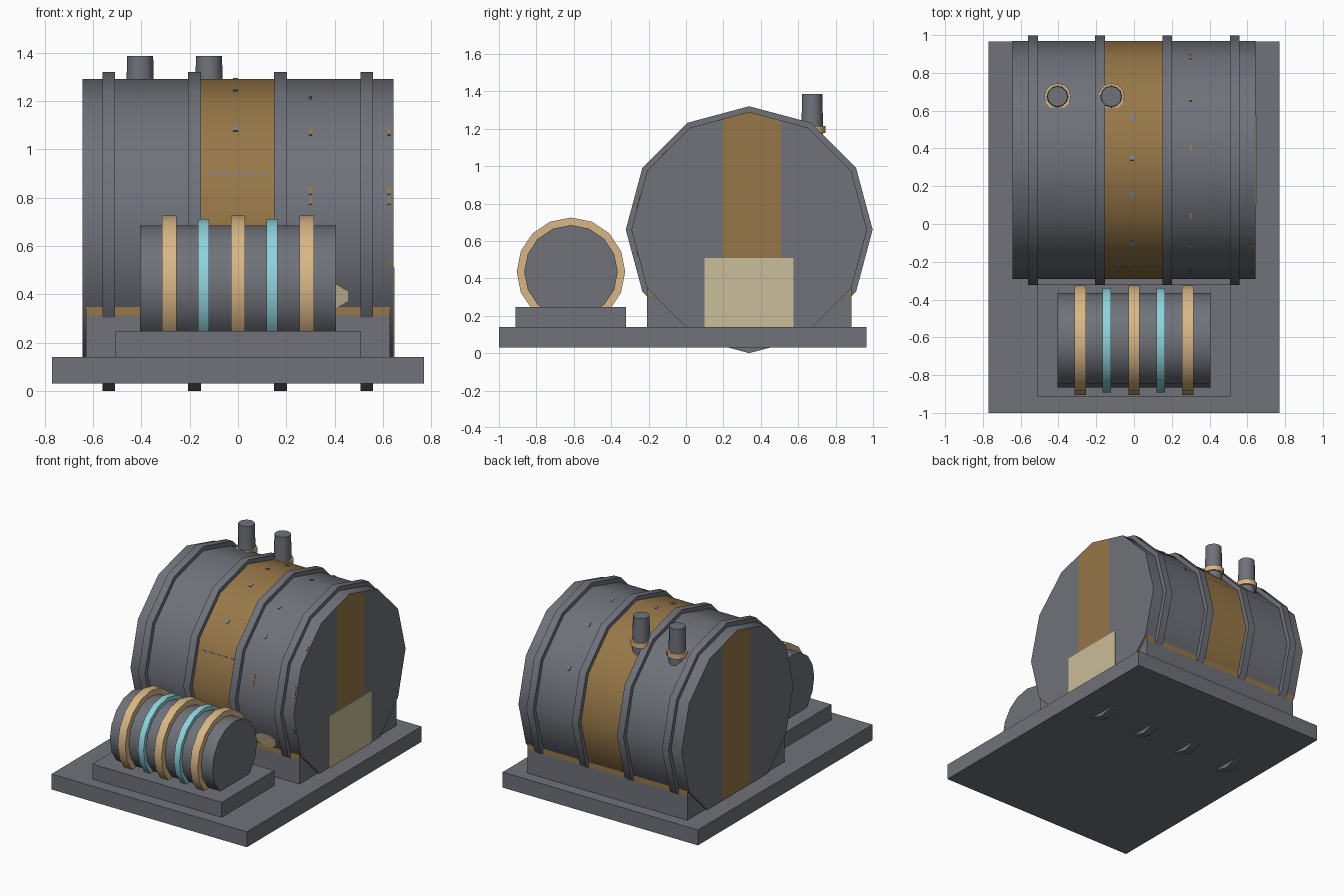
import bpy, bmesh
from math import sin, cos, pi, radians, floor
from mathutils import Matrix, Vector

if "Cube" in bpy.data.objects:
    bpy.data.objects.remove(bpy.data.objects["Cube"])


def material(name, rgb):
    m = bpy.data.materials.new(name)
    m.use_nodes = True
    m.diffuse_color = (*rgb, 1)
    m.node_tree.nodes["Principled BSDF"].inputs["Base Color"].default_value = (*rgb, 1)
    return m


GREY = material("steel_grey", (0.16, 0.168, 0.195))
BROWN = material("ochre_brown", (0.31, 0.185, 0.065))
TAN = material("light_tan", (0.69, 0.47, 0.24))
TEAL = material("pale_teal", (0.28, 0.65, 0.71))
CREAM = material("cream", (0.59, 0.51, 0.32))
BLUE = material("dull_blue", (0.16, 0.23, 0.36))

TANK_Y, TANK_Z, TANK_R, TANK_X = 0.338, 0.66, 0.63, 0.643
DRUM_Y, DRUM_Z = -0.615, 0.435


def finish(name, bm, mats, smooth=False):
    bmesh.ops.recalc_face_normals(bm, faces=bm.faces)
    mesh = bpy.data.meshes.new(name)
    bm.to_mesh(mesh)
    bm.free()
    for m in mats:
        mesh.materials.append(m)
    ob = bpy.data.objects.new(name, mesh)
    bpy.context.collection.objects.link(ob)
    if smooth:
        bpy.ops.object.select_all(action='DESELECT')
        ob.select_set(True)
        bpy.context.view_layer.objects.active = ob
        bpy.ops.object.shade_smooth_by_angle(angle=radians(40))
    return ob


def box(name, xs, ys, zs, mat):
    bm = bmesh.new()
    bmesh.ops.create_cube(bm, size=1)
    for v in bm.verts:
        v.co = Vector([sum(r) / 2 + c * (r[1] - r[0]) for c, r in zip(v.co, (xs, ys, zs))])
    return finish(name, bm, [mat])


def drum_mesh(stations, y, z, r, n):
    """Closed drum along x, with one ring of points at each station."""
    bm = bmesh.new()
    rings = [[bm.verts.new((x, y - r * sin(2 * pi * i / n), z + r * cos(2 * pi * i / n)))
              for i in range(n)] for x in stations]
    for a, b in zip(rings, rings[1:]):
        for i in range(n):
            j = (i + 1) % n
            bm.faces.new((a[i], a[j], b[j], b[i]))
    bm.faces.new(rings[0])
    bm.faces.new(rings[-1])
    return bm


def hoop(name, x, width, y, z, r, n, mat):
    bm = drum_mesh((x - width / 2, x + width / 2), y, z, r, n)
    return finish(name, bm, [mat], True)


def upright(name, x, y, z0, z1, r0, r1, mat):
    bm = bmesh.new()
    bmesh.ops.create_cone(bm, cap_ends=True, segments=12, radius1=r0, radius2=r1,
                          depth=z1 - z0, matrix=Matrix.Translation((x, y, (z0 + z1) / 2)))
    return finish(name, bm, [mat], True)


def tank_patch(name, x, degrees, width, height, mat, sides=4):
    """Thin plate on the tank wall, at an angle from the top toward the front."""
    mid = radians((floor(degrees / 30) + 0.5) * 30)
    a = radians(degrees)
    ray = TANK_R * cos(pi / 12) / cos(a - mid)
    spot = Vector((x, TANK_Y - ray * sin(a), TANK_Z + ray * cos(a)))
    bm = bmesh.new()
    bmesh.ops.create_cone(bm, cap_ends=True, segments=sides, radius1=0.5, radius2=0.5, depth=0.008,
                          matrix=Matrix.Rotation(pi / sides, 4, 'Z'))
    grow = 1 / cos(pi / sides)
    bm.transform(Matrix.Translation(spot) @ Matrix.Rotation(mid, 4, 'X')
                 @ Matrix.Diagonal((width * grow, height * grow, 1, 1)))
    return finish(name, bm, [mat])


# Base slab and cradle under the tank
box("base_slab", (-0.77, 0.77), (-1, 0.965), (0.03, 0.14), GREY)
box("cradle", (-0.63, 0.63), (-0.208, 0.885), (0.13, 0.312), GREY)
box("cradle_rim", (-0.63, 0.63), (-0.208, 0.885), (0.312, 0.348), BROWN)

# Tank with a brown centre band and a brown stripe down each end
bm = drum_mesh((-TANK_X, -0.155, 0.15, TANK_X), TANK_Y, TANK_Z, TANK_R, 12)
stripe = (0.195, 0.508)
for y in stripe:
    caps = [f for f in bm.faces if abs(f.calc_center_median().x) > TANK_X - 0.01]
    geom = caps + list({e for f in caps for e in f.edges} | {v for f in caps for v in f.verts})
    bmesh.ops.bisect_plane(bm, geom=geom, plane_co=(0, y, 0), plane_no=(0, 1, 0))
for f in bm.faces:
    c = f.calc_center_median()
    on_end = abs(c.x) > TANK_X - 0.01
    f.material_index = int(stripe[0] < c.y < stripe[1] if on_end else abs(c.x) < 0.1)
finish("tank", bm, [GREY, BROWN], True)

for i, x in enumerate((-0.535, -0.18, 0.176, 0.533)):
    hoop(f"tank_hoop_{i + 1}", x, 0.052, TANK_Y, TANK_Z, 0.66, 12, GREY)

# Panel on the left end and a round patch low on the front
box("end_panel", (TANK_X - 0.002, TANK_X + 0.005), (0.1, 0.575), (0.14, 0.51), CREAM)
tank_patch("front_patch", 0.375, 115.5, 0.16, 0.1, CREAM, 8)

# Small paint chips on the tank
for x, angles in ((0.3, (-60, -31, -6, 28, 48, 74, 78)), (0.625, (48, 74, 78, 102))):
    for a in angles:
        tank_patch("brown_chip", x, a, 0.014, 0.03, BROWN)
for a in (-22, -1, 17, 46):
    tank_patch("blue_chip", -0.01, a, 0.02, 0.025, BLUE)
for i in range(5):
    tank_patch("blue_dash", -0.11 + i * 0.055, 67, 0.035, 0.007, BLUE)

# Vent pipes with collars
for side, x in (("right", -0.405), ("left", -0.12)):
    upright(f"{side}_pipe", x, 0.675, 1.1, 1.385, 0.06, 0.054, GREY)
    upright(f"{side}_pipe_collar", x, 0.675, 1.178, 1.215, 0.07, 0.07, TAN)

# Small drum on a plinth, wrapped with coils
box("drum_plinth", (-0.51, 0.51), (-0.912, -0.32), (0.13, 0.247), GREY)
finish("small_drum", drum_mesh((-0.405, 0.405), DRUM_Y, DRUM_Z, 0.25, 16), [GREY], True)
for i, x in enumerate((-0.285, 0, 0.285)):
    hoop(f"tan_coil_{i + 1}", x, 0.06, DRUM_Y, DRUM_Z, 0.29, 16, TAN)
for i, x in enumerate((-0.143, 0.141)):
    hoop(f"teal_coil_{i + 1}", x, 0.045, DRUM_Y, DRUM_Z, 0.277, 16, TEAL)
